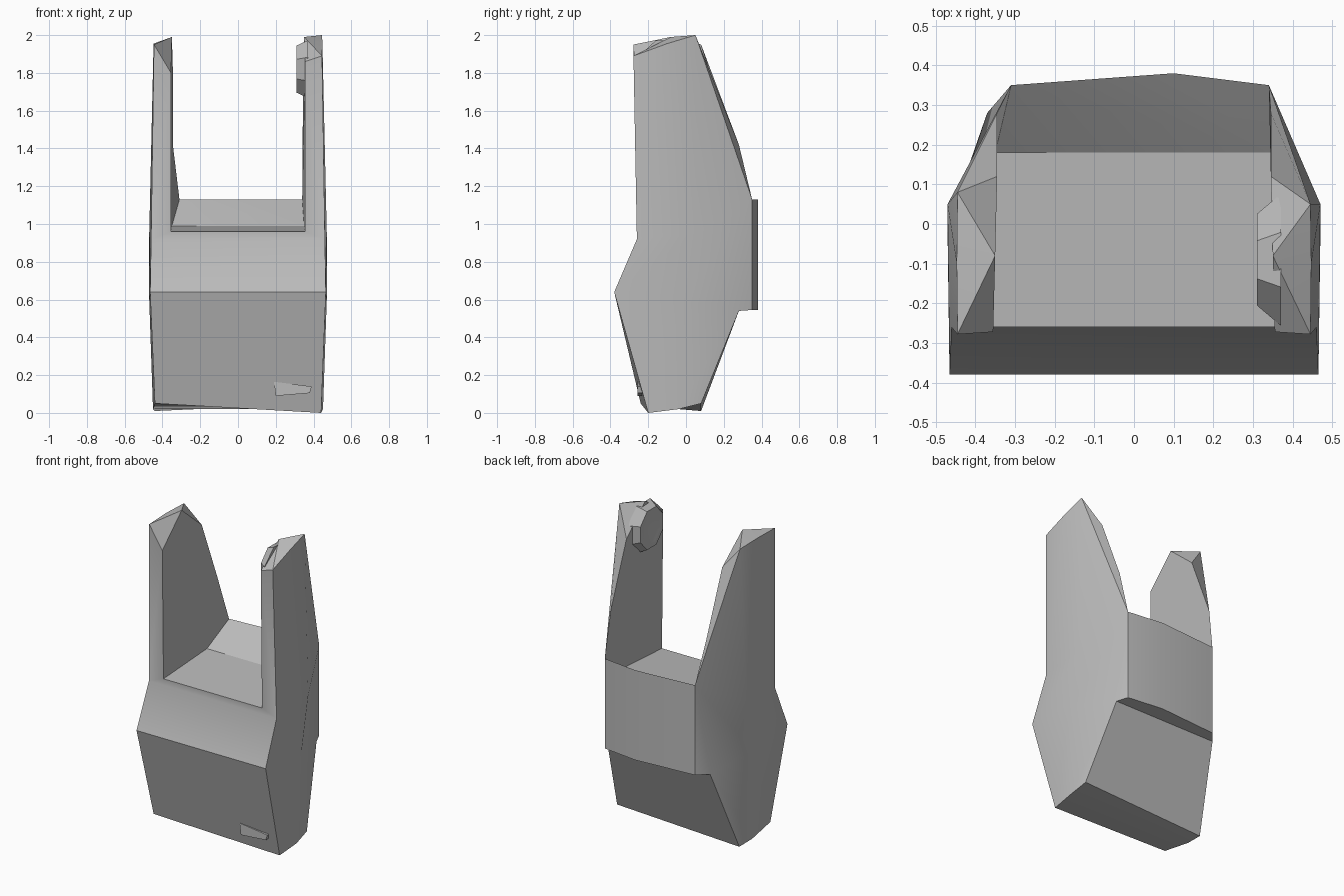
import bpy, bmesh, math

if "Cube" in bpy.data.objects:
    bpy.data.objects.remove(bpy.data.objects["Cube"], do_unlink=True)

grey = bpy.data.materials.new("plain grey")
grey.use_nodes = True
grey.diffuse_color = (0.5, 0.5, 0.5, 1)
grey.node_tree.nodes["Principled BSDF"].inputs["Base Color"].default_value = grey.diffuse_color


def finish(bm, name, angle):
    """Turn a bmesh into a shaded, coloured object."""
    bmesh.ops.recalc_face_normals(bm, faces=bm.faces[:])
    mesh = bpy.data.meshes.new(name)
    bm.to_mesh(mesh)
    bm.free()
    mesh.materials.append(grey)
    obj = bpy.data.objects.new(name, mesh)
    bpy.context.collection.objects.link(obj)
    bpy.ops.object.select_all(action="DESELECT")
    obj.select_set(True)
    bpy.context.view_layer.objects.active = obj
    bpy.ops.object.shade_smooth_by_angle(angle=math.radians(angle))
    return obj


# Forked body: each side is a net of corner columns, the middle bridges them
bm = bmesh.new()


def side_points(s):
    """Corner columns of one side, slightly different on the two sides."""
    columns = {
        "front": [(.44, -.22 + s * .02, .025 - s * .025), (.465, -.38, .64),
                  (.46, -.26, .92), (.445, -.278, 1.92 - s * .03)],
        "middle": [(.45, -.04, .02), (.47, -.02, .6),
                   (.47, .05, .95), (.447, -.1, 1.955)],
        "edge": [(.44, .08, .03 + s * .02), (.37, .28, .54),
                 (.325 + s * .015, .35, 1.13), (.445, .065 - s * .015, 1.975 + s * .025)],
        "inner": [(.355, -.26, .96), (.35, .18, .99), (.345, .28, 1.42),
                  (.345, .12, 1.82), (.35, -.08, 1.99), (.355, -.272, 1.83 + s * .03)],
        "panel": [(.325 + s * .015, .35, .545)],
    }
    return {key: [bm.verts.new((s * x, y, z)) for x, y, z in pts]
            for key, pts in columns.items()}


def add_faces(*loops):
    for loop in loops:
        bm.faces.new(loop)


sides = [side_points(s) for s in (-1, 1)]
for side in sides:
    f, m, e, i = (side[k] for k in ("front", "middle", "edge", "inner"))
    p = side["panel"][0]
    # Outer wall
    for r in range(3):
        add_faces((f[r], m[r], m[r + 1], f[r + 1]), (m[r], e[r], e[r + 1], m[r + 1]))
    # Lip corner, arm front, arm back bevel and inner wall
    add_faces((e[1], p, e[2]), (f[2], i[0], i[5], f[3]),
              (e[2], e[3], i[3], i[2]), (i[0], i[1], e[2], i[2], i[3], i[4], i[5]))
    # Faceted arm tip
    add_faces((f[3], i[5], i[4]), (f[3], i[4], m[3]), (m[3], i[4], e[3]), (e[3], i[4], i[3]))

# Front, back, underside and channel floor
a, b = sides
low, high = bm.verts.new((.1, .38, .545)), bm.verts.new((.1, .38, 1.13))
for r in range(2):
    add_faces((a["front"][r], b["front"][r], b["front"][r + 1], a["front"][r + 1]))
add_faces((a["front"][2], b["front"][2], b["inner"][0], a["inner"][0]),
          (a["inner"][0], b["inner"][0], b["inner"][1], a["inner"][1]),
          (a["inner"][1], b["inner"][1], a["edge"][2]),
          (b["inner"][1], b["edge"][2], high, a["edge"][2]),
          (a["panel"][0], low, high, a["edge"][2]),
          (low, b["panel"][0], b["edge"][2], high),
          (a["edge"][1], b["edge"][1], b["panel"][0], low, a["panel"][0]),
          (a["edge"][0], b["edge"][0], b["edge"][1], a["edge"][1]))
for low_col, high_col in (("front", "middle"), ("middle", "edge")):
    add_faces((a[low_col][0], b[low_col][0], b[high_col][0], a[high_col][0]))
finish(bm, "forked_body", 28)

# Raised boss with a hollow centre on the inside of the left arm
bm = bmesh.new()
rings = []
for x, ry, rz in ((.37, .18, .165), (.31, .125, .135), (.312, .09, .105)):
    rings.append([bm.verts.new((x, -.09 + ry * math.cos(t), 1.82 + rz * math.sin(t)))
                  for t in (math.tau * (k + .5) / 8 for k in range(8))])
pit = bm.verts.new((.345, -.09, 1.82))
for k in range(8):
    n = (k + 1) % 8
    for r in range(2):
        add_faces((rings[r][k], rings[r][n], rings[r + 1][n], rings[r + 1][k]))
    add_faces((rings[2][k], rings[2][n], pit))
add_faces(rings[0])
finish(bm, "arm_boss", 20)

# Small ledge low on the front
bm = bmesh.new()
outline = ((.19, .165), (.39, .14), (.38, .105), (.2, .09))
for y in (-.256, -.2):
    for x, z in outline:
        bm.verts.new((x, y, z))
bmesh.ops.convex_hull(bm, input=bm.verts[:])
finish(bm, "front_ledge", 20)
